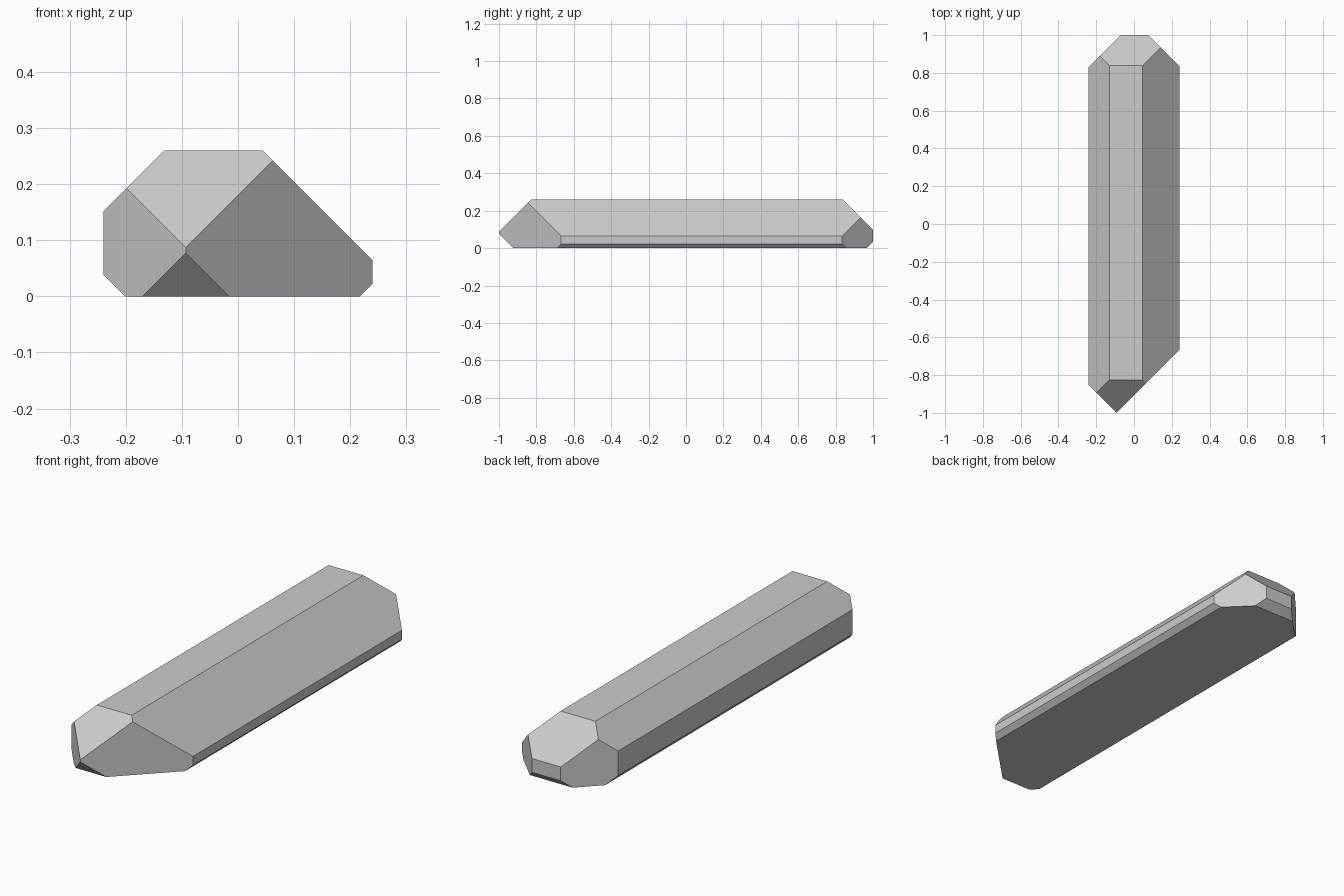
import bpy, bmesh
from mathutils import Vector

if "Cube" in bpy.data.objects:
    bpy.data.objects.remove(bpy.data.objects["Cube"])

X, TOP = 0.24, 0.26

# Starting block (front is left long; the angled cuts trim it to y = -1)
bm = bmesh.new()
bmesh.ops.create_cube(bm, size=1)
for v in bm.verts:
    v.co.x *= 2 * X
    v.co.y = 1.0 if v.co.y > 0 else -1.1
    v.co.z = TOP if v.co.z > 0 else 0.0


def chamfer(normal, offset):
    """Slice away everything where normal . p > offset and cap the cut."""
    n = Vector(normal)
    res = bmesh.ops.bisect_plane(
        bm, geom=bm.verts[:] + bm.edges[:] + bm.faces[:], dist=1e-6,
        plane_co=n * offset / n.length_squared, plane_no=n, clear_outer=True)
    cut = [e for e in res["geom_cut"] if isinstance(e, bmesh.types.BMEdge)]
    bmesh.ops.holes_fill(bm, edges=cut, sides=0)


# 45 degree cuts: long edges, vertical corners, end top and bottom edges
cuts = [
    ((-1, 0, -1), 0.201), ((-1, 0, 1), 0.391), ((1, 0, 1), 0.304), ((1, 0, -1), 0.217),
    ((1, -1, 0), 0.907), ((-1, -1, 0), 1.093), ((-1, 1, 0), 1.07), ((1, 1, 0), 1.075),
    ((0, -1, 1), 1.087), ((0, -1, -1), 0.923), ((0, 1, 1), 1.098), ((0, 1, -1), 0.965),
]
for normal, offset in cuts:
    chamfer(normal, offset)

bmesh.ops.recalc_face_normals(bm, faces=bm.faces[:])
mesh = bpy.data.meshes.new("faceted_bar")
bm.to_mesh(mesh)
bm.free()
bar = bpy.data.objects.new("faceted_bar", mesh)
bpy.context.collection.objects.link(bar)
